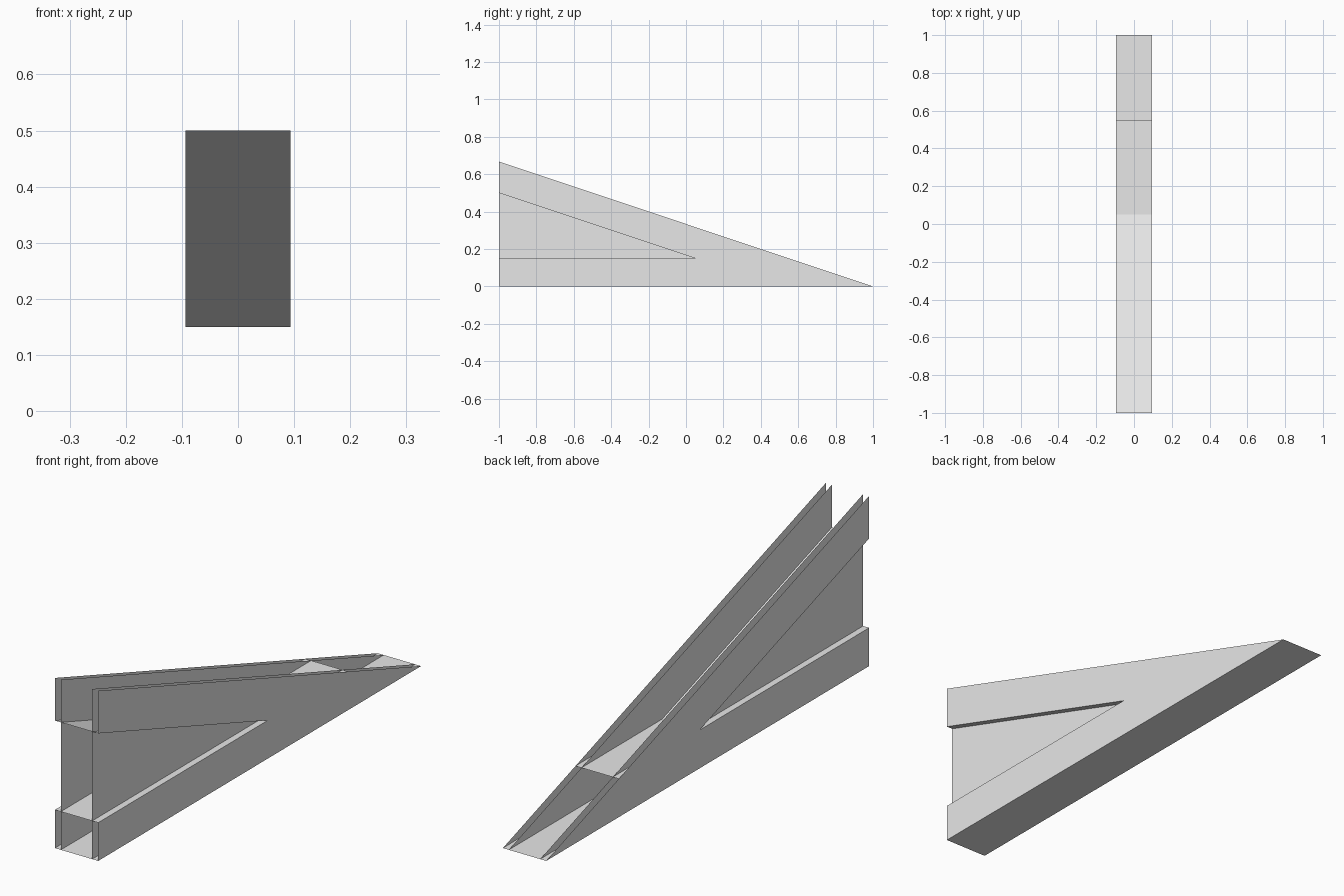
import bpy
import bmesh

cube = bpy.data.objects.get("Cube")
if cube:
    bpy.data.objects.remove(cube, do_unlink=True)

# Main dimensions
HALF_W = 0.094      # outer sheets
INNER_X = 0.068     # inner sheets
TOP = 0.667         # height at the front
SHELF_Z = 0.15
BRACE_Z = 0.5       # height of the brace at the front
NOTCH_Y = 0.05      # where brace and shelf meet
SHELF_END = 1 - 2 * SHELF_Z / TOP

grey = bpy.data.materials.new("light_grey")
grey.use_nodes = True
colour = (0.8, 0.8, 0.8, 1)
grey.diffuse_color = colour
grey.node_tree.nodes["Principled BSDF"].inputs["Base Color"].default_value = colour


def sheet(name, points):
    """One flat face through the given points."""
    bm = bmesh.new()
    bm.faces.new([bm.verts.new(p) for p in points])
    mesh = bpy.data.meshes.new(name)
    bm.to_mesh(mesh)
    bm.free()
    mesh.materials.append(grey)
    obj = bpy.data.objects.new(name, mesh)
    bpy.context.collection.objects.link(obj)
    return obj


def side_sheet(name, x, profile):
    """Upright sheet with its normal pointing away from the centre."""
    order = profile if x > 0 else profile[::-1]
    return sheet(name, [(x, y, z) for y, z in order])


def cross_sheet(name, start, end, face_up):
    """Full-width sheet between two (y, z) points."""
    (y0, z0), (y1, z1) = start, end
    pts = [(-HALF_W, y0, z0), (HALF_W, y0, z0), (HALF_W, y1, z1), (-HALF_W, y1, z1)]
    return sheet(name, pts if face_up else pts[::-1])


# Side profiles: full wedge, and wedge with a pointed notch
wedge = [(-1, 0), (1, 0), (-1, TOP)]
notched = wedge + [(-1, BRACE_Z), (NOTCH_Y, SHELF_Z), (-1, SHELF_Z)]

# Paired upright sheets
for side, sign in (("left", 1), ("right", -1)):
    side_sheet(side + "_outer_sheet", sign * HALF_W, notched)
    side_sheet(side + "_inner_sheet", sign * INNER_X, wedge)

# Floor, shelf and sloping brace across the width
cross_sheet("floor_sheet", (-1, 0), (1, 0), False)
cross_sheet("shelf_sheet", (-1, SHELF_Z), (SHELF_END, SHELF_Z), True)
cross_sheet("sloping_brace", (-1, BRACE_Z), (NOTCH_Y, SHELF_Z), False)
